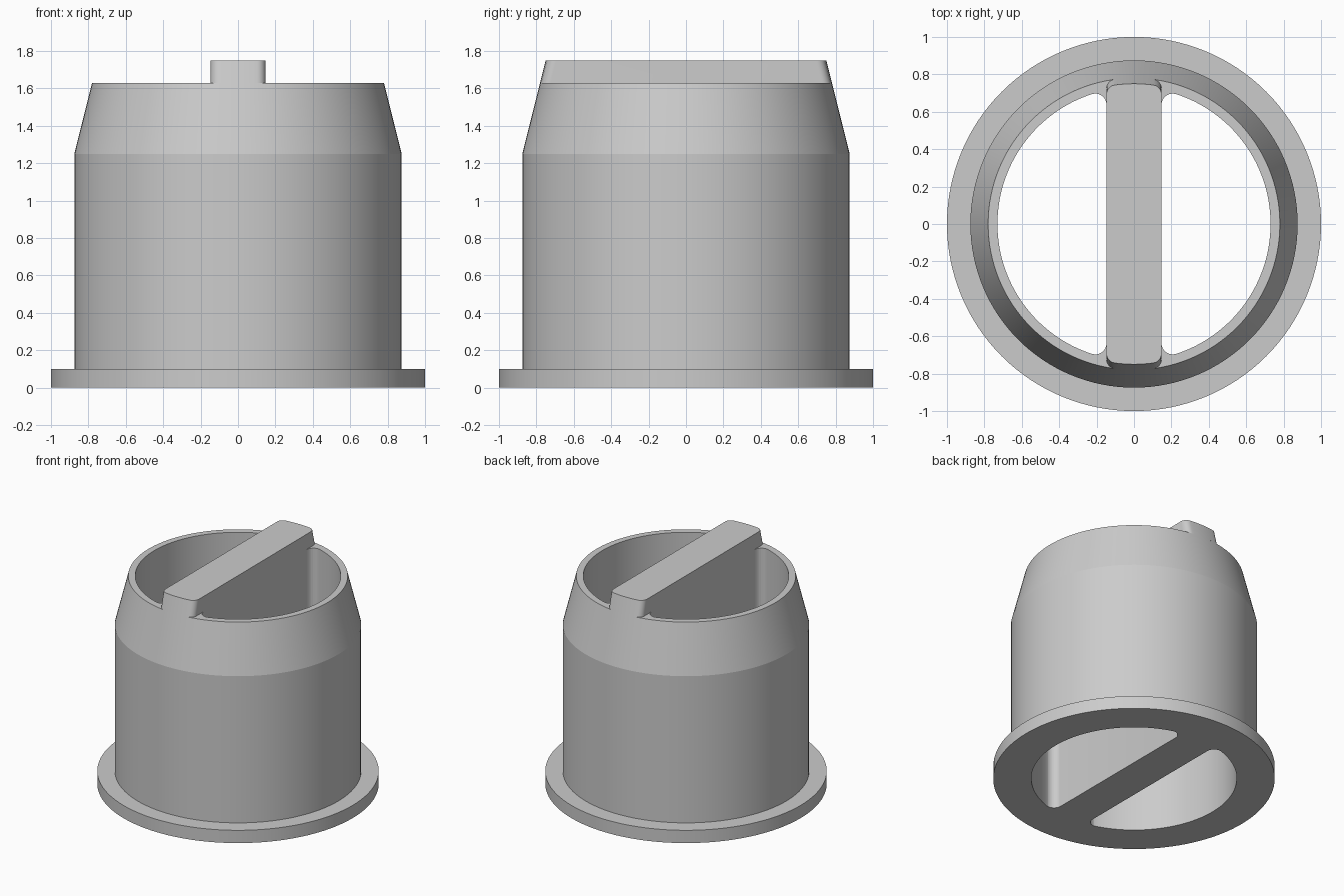
import bpy, bmesh
from math import sin, cos, pi, atan2, sqrt

if "Cube" in bpy.data.objects:
    bpy.data.objects.remove(bpy.data.objects["Cube"])

HALF_WEB = 0.147
BORE = 0.73
RIM_Z, TOP_Z = 1.63, 1.75

grey = bpy.data.materials.new("light grey")
grey.use_nodes = True
colour = (0.6, 0.6, 0.6, 1)
grey.diffuse_color = colour
grey.node_tree.nodes["Principled BSDF"].inputs["Base Color"].default_value = colour


def arc(cx, cy, r, a, b, n):
    return [(cx + r * cos(a + (b - a) * i / n), cy + r * sin(a + (b - a) * i / n))
            for i in range(n + 1)]


def rounded_path(radius, fillet, side, end):
    """Fillet from the straight web side onto a circle, then along it to an end angle."""
    cx = HALF_WEB + side * fillet
    cy = sqrt((radius - fillet) ** 2 - cx ** 2)
    meet = atan2(cy, cx)
    start = pi if side > 0 else 0
    return (arc(cx, cy, fillet, start, meet, 8)
            + arc(0, 0, radius, meet, end, 40 if side > 0 else 6)[1:])


def pocket_outline(sign):
    half = rounded_path(BORE, 0.06, 1, 0)
    full = half + [(x, -y) for x, y in reversed(half[:-1])]
    return [(sign * x, y) for x, y in full]


def bar_outline(radius):
    quarter = rounded_path(radius, 0.05, -1, pi / 2)
    half = quarter + [(-x, y) for x, y in reversed(quarter[:-1])]
    return half + [(-x, -y) for x, y in half]


def ring(bm, outline, z):
    return [bm.verts.new((x, y, z)) for x, y in outline]


def bridge(bm, low, high):
    n = len(low)
    for i in range(n):
        j = (i + 1) % n
        bm.faces.new((low[i], low[j], high[j], high[i]))


def cap(bm, rings, up):
    edges = []
    for r in rings:
        for i in range(len(r)):
            pair = (r[i], r[(i + 1) % len(r)])
            edges.append(bm.edges.get(pair) or bm.edges.new(pair))
    bmesh.ops.triangle_fill(bm, edges=edges, use_beauty=True, normal=(0, 0, up))


def finish(bm, name):
    bmesh.ops.recalc_face_normals(bm, faces=bm.faces)
    mesh = bpy.data.meshes.new(name)
    bm.to_mesh(mesh)
    bm.free()
    mesh.materials.append(grey)
    obj = bpy.data.objects.new(name, mesh)
    bpy.context.collection.objects.link(obj)
    bpy.ops.object.select_all(action="DESELECT")
    obj.select_set(True)
    bpy.context.view_layer.objects.active = obj
    bpy.ops.object.shade_smooth_by_angle(angle=0.2)
    return obj


# Flanged sleeve with tapered shoulder, split by a full-height web
bm = bmesh.new()
profile = [(1, 0), (1, 0.1), (0.875, 0.1), (0.875, 1.25), (0.78, RIM_Z)]
outer = [ring(bm, arc(0, 0, r, 0, 2 * pi, 128)[:-1], z) for r, z in profile]
for low, high in zip(outer, outer[1:]):
    bridge(bm, low, high)
floor, rim = [outer[0]], [outer[-1]]
for sign in (1, -1):
    low = ring(bm, pocket_outline(sign), 0)
    high = ring(bm, pocket_outline(sign), RIM_Z)
    bridge(bm, low, high)
    floor.append(low)
    rim.append(high)
cap(bm, floor, -1)
cap(bm, rim, 1)
finish(bm, "flanged_sleeve")

# Raised crossbar continuing the web, its ends following the shoulder taper
bm = bmesh.new()
base = ring(bm, bar_outline(0.78), RIM_Z)
top = ring(bm, bar_outline(0.75), TOP_Z)
bridge(bm, base, top)
bm.faces.new(top)
bm.faces.new(list(reversed(base)))
finish(bm, "raised_crossbar")
